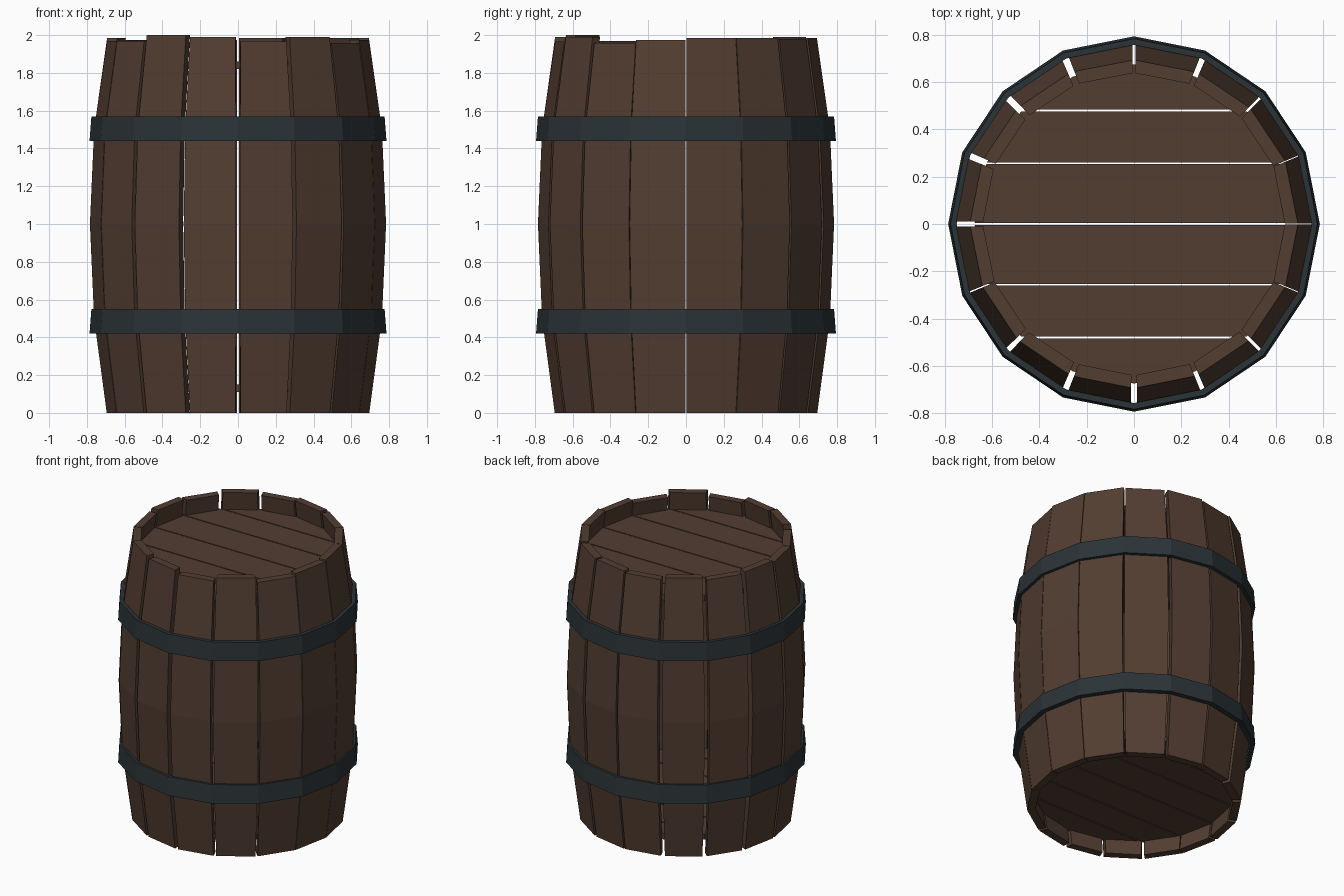
import bpy, bmesh, math
from mathutils import Vector

if "Cube" in bpy.data.objects:
    bpy.data.objects.remove(bpy.data.objects["Cube"])

N = 16
STEP = 2 * math.pi / N


def material(name, rgb):
    m = bpy.data.materials.new(name)
    m.diffuse_color = (*rgb, 1)
    m.use_nodes = True
    m.node_tree.nodes["Principled BSDF"].inputs["Base Color"].default_value = m.diffuse_color
    return m


wood = material("dark_wood", (0.085, 0.047, 0.031))
iron = material("dark_iron", (0.024, 0.033, 0.038))


def finish(bm, name, mat):
    bmesh.ops.recalc_face_normals(bm, faces=bm.faces)
    me = bpy.data.meshes.new(name)
    bm.to_mesh(me)
    bm.free()
    me.materials.append(mat)
    ob = bpy.data.objects.new(name, me)
    bpy.context.collection.objects.link(ob)
    return ob


def polar(r, a, z):
    return Vector((r * math.cos(a), r * math.sin(a), z))


# Staves: curved planks with uneven top heights and uneven gaps
THICK = 0.055
heights = [1.985, 1.985, 1.98, 1.985, 1.975, 1.99, 1.975, 1.985,
           1.97, 1.97, 2.0, 1.99, 1.965, 1.99, 1.957, 1.975]
gaps = [0.004, 0.004, 0.012, 0.024, 0.012, 0.03, 0.03, 0.028,
        0.022, 0.006, 0.022, 0.026, 0.026, 0.02, 0.014, 0.004]


def stave(i):
    a0 = i * STEP + gaps[i] / 2 / 0.75
    a1 = (i + 1) * STEP - gaps[(i + 1) % N] / 2 / 0.75
    top = heights[i]
    profile = [(0.695, 0), (0.762, 0.5), (0.784, 1.0), (0.762, 1.5), (0.693, top)]
    bm = bmesh.new()
    rings = []
    for r, z in profile:
        pts = [(r, a0), (r, a1), (r - THICK, a1), (r - THICK, a0)]
        rings.append([bm.verts.new(polar(q, a, z)) for q, a in pts])
    for lo, hi in zip(rings, rings[1:]):
        for k in range(4):
            j = (k + 1) % 4
            bm.faces.new((lo[k], lo[j], hi[j], hi[k]))
    bm.faces.new(rings[0])
    bm.faces.new(rings[-1])
    finish(bm, f"stave_{i + 1}", wood)


for i in range(N):
    stave(i)


# Hoops: sixteen-sided iron bands, slightly wider at the lower edge
def hoop(name, z0, z1):
    bm = bmesh.new()
    section = [(0.786, z0), (0.776, z1), (0.750, z1), (0.750, z0)]
    rings = [[bm.verts.new(polar(r, i * STEP, z)) for r, z in section] for i in range(N)]
    for i in range(N):
        a, b = rings[i], rings[(i + 1) % N]
        for k in range(4):
            j = (k + 1) % 4
            bm.faces.new((a[k], b[k], b[j], a[j]))
    ob = finish(bm, name, iron)
    ob.scale.y = 1.01


hoop("lower_hoop", 0.42, 0.55)
hoop("upper_hoop", 1.44, 1.57)


# Heads: a sixteen-sided disc cut into six planks with narrow gaps
def head(name, z0, z1, r=0.675):
    cuts = [-0.8, -0.48, -0.257, 0, 0.257, 0.48, 0.8]
    for n, (y0, y1) in enumerate(zip(cuts, cuts[1:])):
        bm = bmesh.new()
        bm.faces.new([bm.verts.new(polar(r, i * STEP, z0)) for i in range(N)])
        for y, side in ((y0 + 0.004, -1), (y1 - 0.004, 1)):
            bmesh.ops.bisect_plane(bm, geom=bm.verts[:] + bm.edges[:] + bm.faces[:],
                                   plane_co=(0, y, z0), plane_no=(0, side, 0),
                                   clear_outer=True)
        ext = bmesh.ops.extrude_face_region(bm, geom=bm.faces[:], use_keep_orig=True)
        bmesh.ops.translate(bm, vec=(0, 0, z1 - z0),
                            verts=[v for v in ext["geom"] if isinstance(v, bmesh.types.BMVert)])
        finish(bm, f"{name}_plank_{n + 1}", wood)


head("bottom_head", 0.11, 0.15)
head("top_head", 1.82, 1.86)
